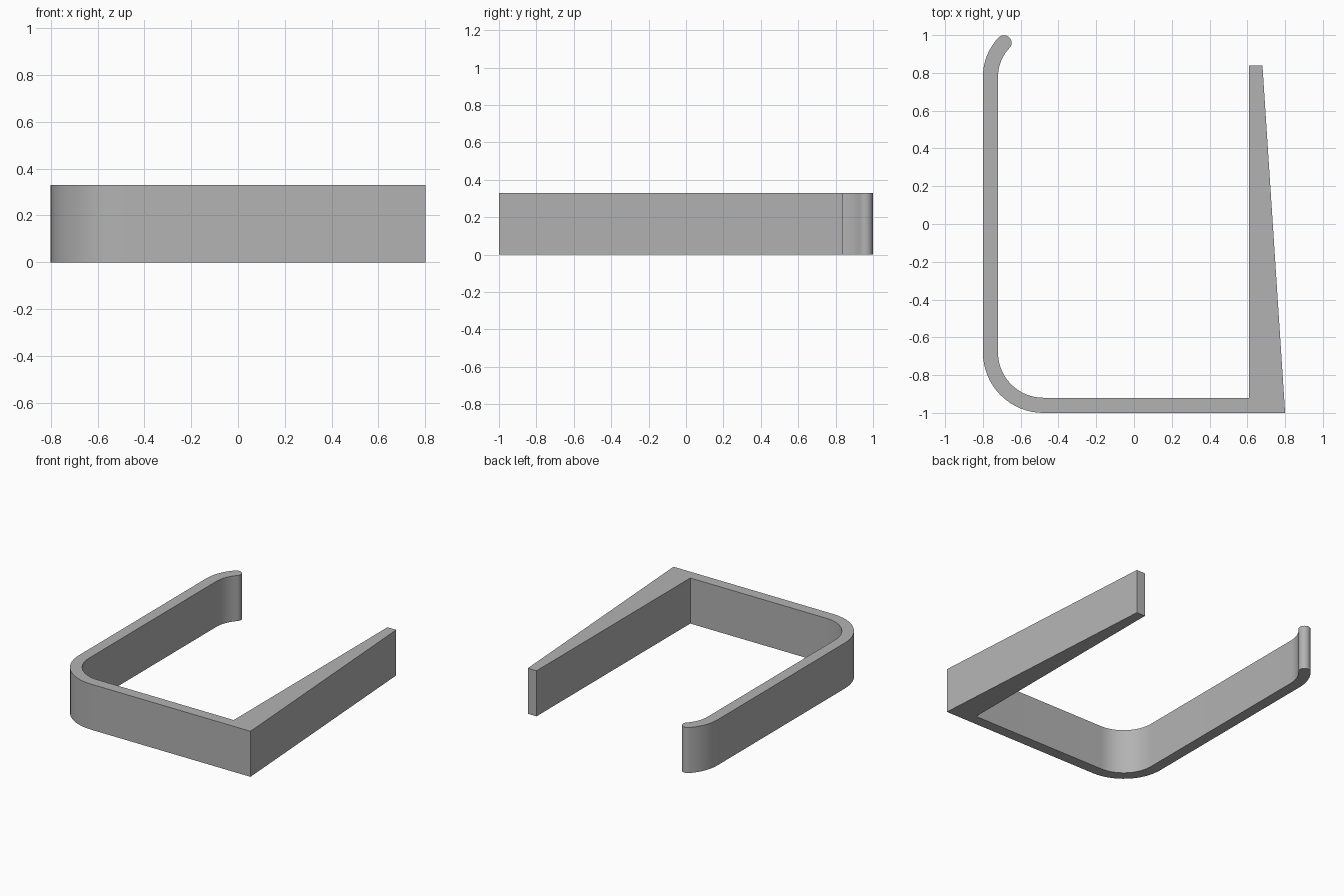
import bpy, bmesh, math

if "Cube" in bpy.data.objects:
    bpy.data.objects.remove(bpy.data.objects["Cube"])

HEIGHT = 0.33


def arc(cx, cy, r, a0, a1, n):
    """Points on a circular arc, angles in degrees."""
    return [(cx + r * math.cos(math.radians(a0 + (a1 - a0) * i / n)),
             cy + r * math.sin(math.radians(a0 + (a1 - a0) * i / n)))
            for i in range(n + 1)]


# Curled tip: centre of the bend, swept angle and rounded end
bx, by, r, sweep = -0.50, 0.78, 0.26, 43.6
end = 180 - sweep
tx = bx + r * math.cos(math.radians(end))
ty = by + r * math.sin(math.radians(end))

# Closed outline, counter-clockwise
outline = [(0.80, -1.0), (0.68, 0.84), (0.61, 0.84), (0.61, -0.92)]   # tapered arm
outline += arc(-0.48, -0.68, 0.24, 270, 180, 16)                      # inner corner
outline += arc(bx, by, r - 0.04, 180, end, 10)                        # inner curl
outline += arc(tx, ty, 0.04, end - 180, end, 12)[1:-1]                # round tip
outline += arc(bx, by, r + 0.04, end, 180, 10)                        # outer curl
outline += arc(-0.48, -0.68, 0.32, 180, 270, 16)                      # outer corner

# Extrude the outline into the clip
bm = bmesh.new()
base = bm.faces.new([bm.verts.new((x, y, 0)) for x, y in outline])
top = bmesh.ops.extrude_face_region(bm, geom=[base], use_keep_orig=True)
bmesh.ops.translate(bm, vec=(0, 0, HEIGHT),
                    verts=[g for g in top["geom"] if isinstance(g, bmesh.types.BMVert)])
bmesh.ops.recalc_face_normals(bm, faces=bm.faces)
mesh = bpy.data.meshes.new("clip")
bm.to_mesh(mesh)
bm.free()

clip = bpy.data.objects.new("clip", mesh)
bpy.context.collection.objects.link(clip)
grey = bpy.data.materials.new("plain grey")
grey.diffuse_color = (0.45, 0.45, 0.45, 1)
grey.use_nodes = True
grey.node_tree.nodes["Principled BSDF"].inputs["Base Color"].default_value = grey.diffuse_color
mesh.materials.append(grey)

# Smooth bends, sharp edges
bpy.context.view_layer.objects.active = clip
clip.select_set(True)
bpy.ops.object.shade_smooth_by_angle(angle=math.radians(30))
